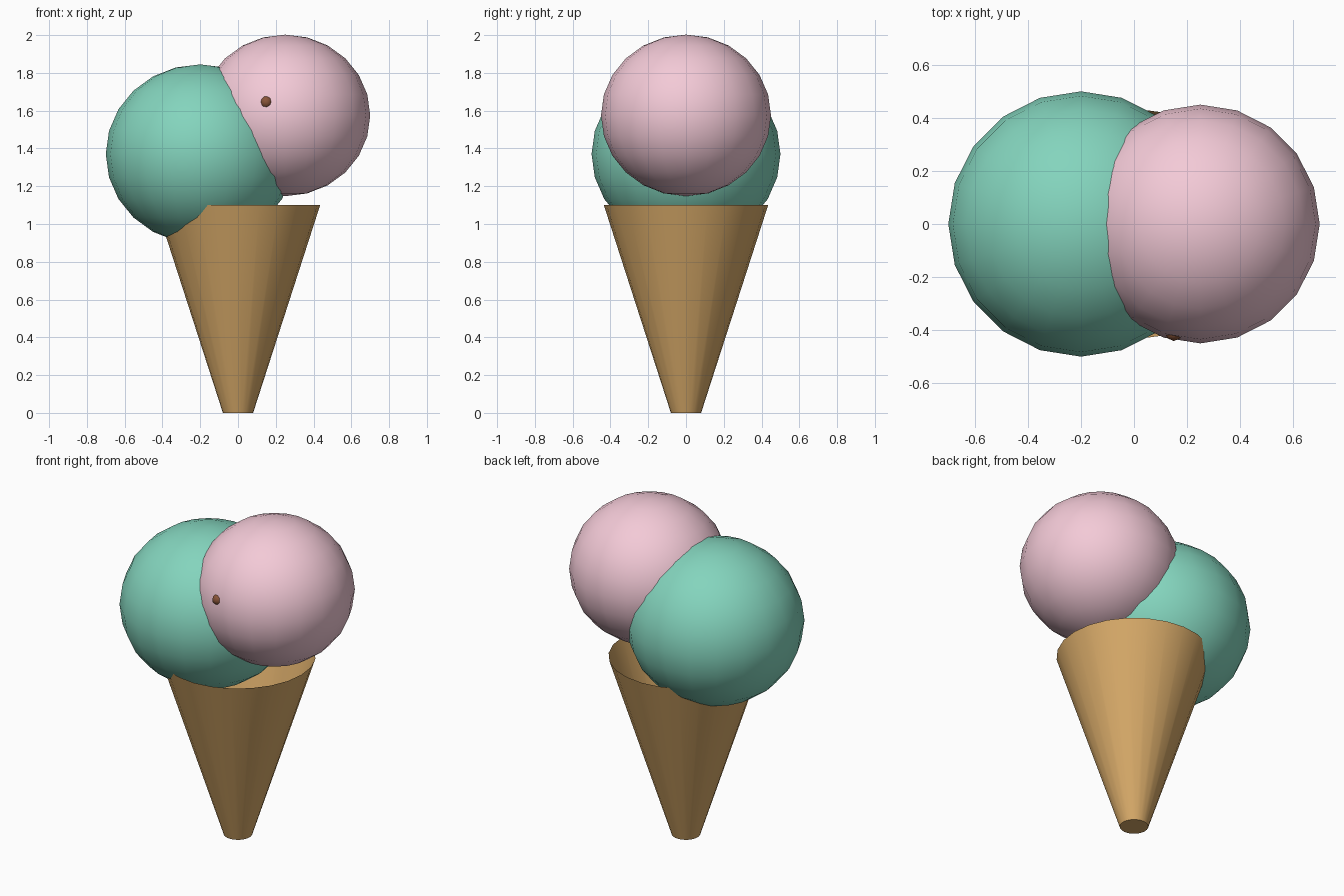
import bpy
import bmesh
import math
from mathutils import Matrix

if "Cube" in bpy.data.objects:
    bpy.data.objects.remove(bpy.data.objects["Cube"])


def material(name, color):
    m = bpy.data.materials.new(name)
    m.diffuse_color = (*color, 1)
    m.use_nodes = True
    m.node_tree.nodes["Principled BSDF"].inputs["Base Color"].default_value = m.diffuse_color
    return m


def finish(name, bm, mat):
    bmesh.ops.recalc_face_normals(bm, faces=bm.faces)
    mesh = bpy.data.meshes.new(name)
    for f in bm.faces:
        f.smooth = True
    bm.to_mesh(mesh)
    bm.free()
    mesh.materials.append(mat)
    obj = bpy.data.objects.new(name, mesh)
    bpy.context.collection.objects.link(obj)
    return obj


def ball(name, center, radius, squash, mat, segments=20, rings=12):
    bm = bmesh.new()
    place = Matrix.Translation(center) @ Matrix.Diagonal((1, 1, squash, 1))
    bmesh.ops.create_uvsphere(bm, u_segments=segments, v_segments=rings,
                              radius=radius, matrix=place)
    return finish(name, bm, mat)


wafer = material("wafer", (0.68, 0.40, 0.14))
mint = material("mint", (0.23, 0.66, 0.51))
pink = material("pink", (0.90, 0.59, 0.68))
chocolate = material("chocolate", (0.25, 0.09, 0.04))

# Wafer cone: tapered, flat base, open mouth
bm = bmesh.new()
bmesh.ops.create_cone(bm, cap_ends=True, segments=24, radius1=0.08,
                      radius2=0.435, depth=1.1,
                      matrix=Matrix.Translation((0, 0, 0.55)))
mouth = [f for f in bm.faces if f.calc_center_median().z > 1.09]
bmesh.ops.delete(bm, geom=mouth, context='FACES_ONLY')
cone = finish("wafer_cone", bm, wafer)
bpy.context.view_layer.objects.active = cone
cone.select_set(True)
bpy.ops.object.shade_smooth_by_angle(angle=math.radians(40))

# Two slightly flattened scoops
ball("mint_scoop", (-0.2, 0, 1.37), 0.5, 0.95, mint)
ball("pink_scoop", (0.25, 0, 1.575), 0.45, 0.95, pink)

# Chocolate chip sunk into the front of the pink scoop
ball("chocolate_chip", (0.15, -0.407, 1.645), 0.034, 1, chocolate, 8, 6)
